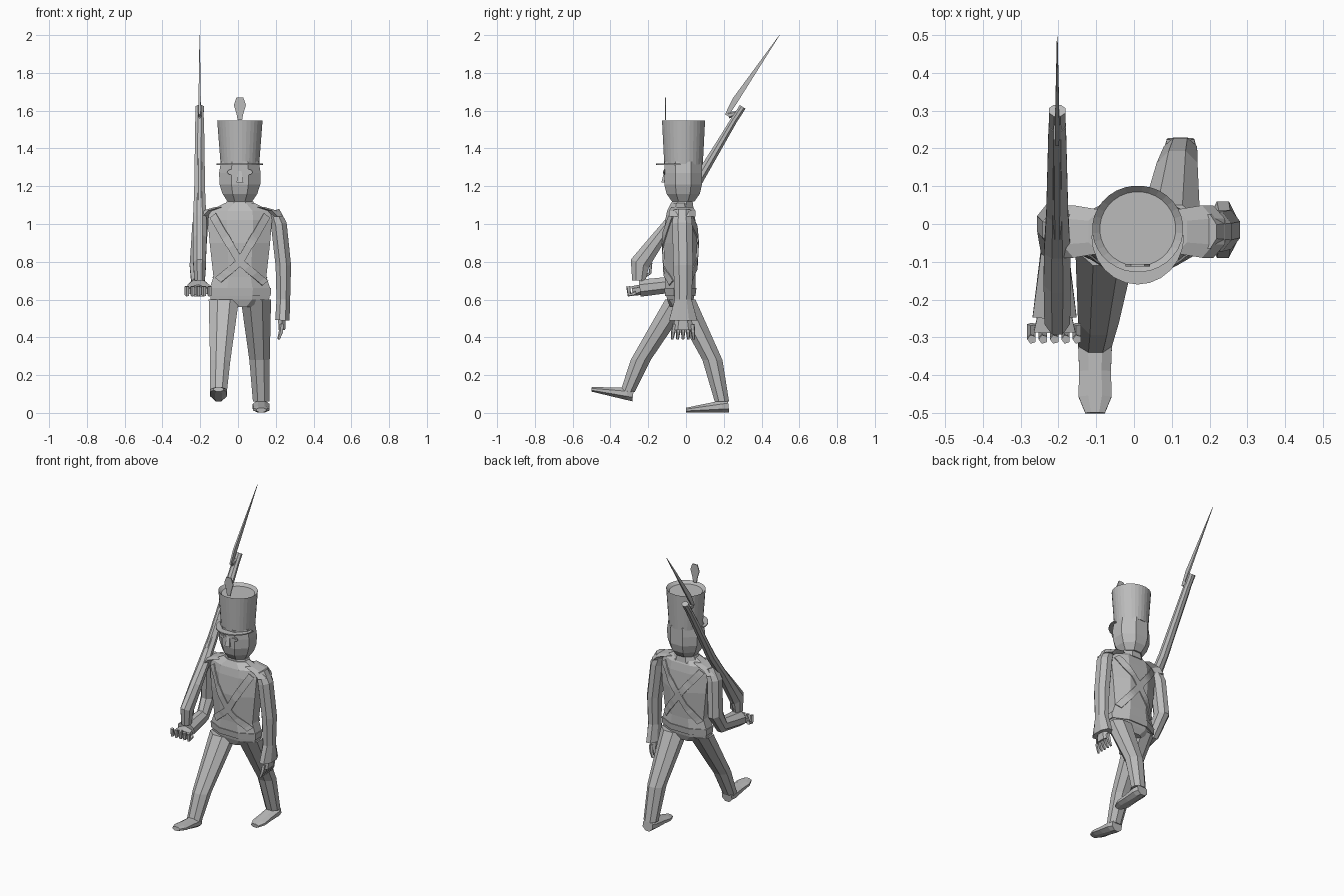
import bpy
import math
from mathutils import Vector

cube = bpy.data.objects.get("Cube")
if cube:
    bpy.data.objects.remove(cube, do_unlink=True)

tone = [.5, .5, .5, 1]
grey = bpy.data.materials.new("plain_grey")
grey.use_nodes = True
grey.diffuse_color = tone
grey.node_tree.nodes["Principled BSDF"].inputs["Base Color"].default_value = tone


def make(name, verts, faces):
    mesh = bpy.data.meshes.new(name)
    mesh.from_pydata(verts, [], faces)
    mesh.materials.append(grey)
    obj = bpy.data.objects.new(name, mesh)
    bpy.context.collection.objects.link(obj)
    return obj


def loft(name, path, sizes, sides=8, level=False):
    """Skin rings of (half width, half depth) along a path; level keeps them horizontal."""
    points = [Vector(p) for p in path]
    last = len(points) - 1
    verts, faces = [], []
    grow = 1 / math.cos(math.pi / sides)
    for i, (width, depth) in enumerate(sizes):
        tangent = (points[min(i + 1, last)] - points[max(i - 1, 0)]).normalized()
        if level:
            tangent = Vector((0, 0, math.copysign(1, points[last].z - points[0].z)))
        across = (Vector((1, 0, 0)) - tangent * tangent.x).normalized()
        along = tangent.cross(across)
        for k in range(sides):
            angle = math.tau * (k + .5) / sides
            offset = across * math.cos(angle) * width + along * math.sin(angle) * depth
            verts.append(points[i] + offset * grow)
    for start in range(0, last * sides, sides):
        for k in range(sides):
            a, b = start + k, start + (k + 1) % sides
            faces.append((a, b, b + sides, a + sides))
    faces.append(tuple(reversed(range(sides))))
    faces.append(tuple(range(last * sides, len(verts))))
    return make(name, verts, faces)


def column(name, x, y, rows, sides=8):
    """Upright loft from rows of (height, half width, half depth)."""
    return loft(name, [(x, y, row[0]) for row in rows], [row[1:] for row in rows], sides, True)


def tube(name, path, radius, sides=5):
    return loft(name, path, [(radius, radius)] * len(path), sides)


def sheet(name, outline, lower, upper):
    """Thin slab: an outline placed by two functions of its points."""
    n = len(outline)
    verts = [place(*p) for place in (lower, upper) for p in outline]
    faces = [tuple(reversed(range(n))), tuple(range(n, n + n))]
    faces += [(i, (i + 1) % n, (i + 1) % n + n, i + n) for i in range(n)]
    return make(name, verts, faces)


def front_plate(name, outline, x, y, z):
    """Slab facing forward, outlined in x and z."""
    return sheet(name, outline, lambda p, q: (x + p, y + .006, z + q),
                 lambda p, q: (x + p, y, z + q))


mid = .01  # the body's own centre line

# Coat, collar, neck and waist belt
coat = column("coat", mid, -.03, [
    (.56, .08, .055), (.6, .155, .07), (.66, .16, .08), (.72, .14, .08),
    (.9, .16, .09), (1.02, .17, .08), (1.07, .16, .07), (1.11, .08, .05)])
column("collar", mid, -.02, [(1.08, .09, .06), (1.12, .07, .055)])
column("neck", mid, -.02, [(1.1, .06, .05), (1.15, .06, .05)])
column("waist_belt", mid, -.03, [(.62, .163, .08), (.66, .165, .085)])

# Crossed belts laid onto the coat, crossing low in front and midway behind
bpy.context.view_layer.update()
steps = 24
shoulder_z, hip_z = 1.06, .67
for side, face, cross_z in ((-1, "front", .8), (1, "back", .87)):
    for lean in (-1, 1):
        verts = []
        for i in range(steps + 1):
            z = shoulder_z + (hip_z - shoulder_z) * i / steps
            end_z = shoulder_z if z > cross_z else hip_z
            reach = .15 * (z - cross_z) / abs(end_z - cross_z)
            row = []
            for edge in (-1, 1):
                start = Vector((mid + lean * (reach + edge * .016), side, z - edge * .012))
                hit, spot, normal, _ = coat.ray_cast(start, Vector((0, -side, 0)))
                if hit:
                    row.append(spot + normal * .006)
            if len(row) == 2:
                verts += row
        strip = make(face + "_cross_belt", verts,
                     [(j, j + 1, j + 3, j + 2) for j in range(0, len(verts) - 3, 2)])
        thick = strip.modifiers.new("thickness", "SOLIDIFY")
        thick.thickness = .006
        thick.offset = 0

# Head and face
column("head", mid, -.015, [
    (1.12, .066, .06), (1.16, .092, .088), (1.21, .108, .1), (1.27, .11, .1), (1.33, .1, .1)])
loft("nose", [(mid, -.115, 1.22), (mid, -.105, 1.29)], [(.018, .015), (.007, .008)], 4, True)
tube("mouth", [(mid - .035, -.1, 1.175), (mid + .035, -.1, 1.175)], .008)
octagon = [(math.cos(k * math.pi / 4), math.sin(k * math.pi / 4)) for k in range(8)]
for side in (-1, 1):
    for name, y, size in (("eye_lid", -.117, .026), ("eye", -.121, .014)):
        oval = [(size * p, size * .6 * q) for p, q in octagon]
        front_plate(name, oval, mid + side * .042, y, 1.275)

# Tall cap with a dished top, a visor and a plume
column("cap", mid, -.013, [(1.315, .102, .102), (1.548, .12, .114), (1.53, .1, .098)], 32)
bow = [math.pi * (1 + k / 12) for k in range(13)]
crescent = [(mid + .123 * math.cos(a), .13 * math.sin(a) - .03) for a in bow]
sheet("visor", crescent, lambda x, y: (x, y, 1.313), lambda x, y: (x, y, 1.32))
half = [(.012, 0), (.017, .03), (.032, .08), (.018, .12)]
front_plate("plume", half + [(-p, q) for p, q in reversed(half)], mid, -.112, 1.55)


def leg(name, side, hip, knee, ankle, heel, toe):
    """Trouser leg and shoe from joints given as (y, z)."""
    thigh, shin, foot = (mid + side * out for out in (.085, .104, .113))
    loft(name + "_leg", [(thigh, *hip), (shin, *knee), (foot, *ankle)],
         [(.08, .07), (.054, .053), (.044, .038)], level=True)
    back, front = Vector((foot, *heel)), Vector((foot, *toe))
    stops = (0, .15, .5, .8, 1)
    widths = (.036, .045, .042, .044, .026)
    loft(name + "_shoe", [back.lerp(front, t) for t in stops],
         [(w, .036 - .024 * t) for t, w in zip(stops, widths)])


leg("right", -1, (-.04, .6), (-.24, .28), (-.31, .11), (-.28, .097), (-.5, .125))
leg("left", 1, (-.02, .6), (.14, .28), (.19, .06), (.225, .037), (0, .015))


def arm(name, path, cuff):
    """Sleeve from shoulder to a flared cuff."""
    loft(name, path, [(.03, .045), (.042, .053), (.041, .052), (.036, .045), cuff])


# Left arm hanging, with an open hand
arm("left_arm", [(.19, -.02, 1.07), (.216, -.02, 1), (.24, -.015, .78),
                 (.24, -.015, .6), (.235, -.015, .49)], (.038, .075))
column("left_hand", .232, -.015, [(.44, .018, .05), (.51, .02, .035)], 6)

# Right arm bent forward, holding the gun from below
arm("right_arm", [(-.17, -.02, 1.07), (-.2, -.015, 1), (-.215, 0, .78),
                  (-.21, -.07, .68), (-.21, -.245, .66)], (.058, .045))
loft("right_hand", [(-.21, -.22, .655), (-.21, -.285, .645)], [(.04, .025), (.055, .022)], 6)

for k in range(-2, 3):
    y = k * .026 - .015
    loft("left_finger", [(.232, y * .9, .47), (.228, y, .43), (.215, y * 1.1, .39)],
         [(.01, .01), (.01, .01), (.006, .006)], 5)
    x = k * .03 - .21
    tube("right_finger", [(x, -.265, .635), (x, -.3, .625), (x, -.305, .67)], .01)

# Shoulder tabs
for side in (-1, 1):
    loft("shoulder_tab", [(mid + side * out, -.02, z) for out, z in ((.1, 1.09), (.17, 1.07), (.2, 1.04))],
         [(.03, .05), (.03, .06), (.03, .06)], 6, True)


def gun_part(name, rows, sides=8):
    """Loft in the gun's plane from rows of (y, z, half width, half depth)."""
    loft(name, [(-.203, *row[:2]) for row in rows], [row[2:] for row in rows], sides)


# Shouldered gun with bayonet
gun_part("gun_stock", [
    (-.25, .7, .028, .035), (-.245, .79, .034, .052), (-.15, .92, .036, .038),
    (-.07, 1.03, .035, .026), (.03, 1.17, .029, .026), (.26, 1.56, .023, .018)])
gun_part("gun_barrel", [(-.06, 1.06, .014, .014), (.3, 1.62, .022, .018)])
tube("trigger_guard", [(-.2, -.22, .72), (-.2, -.19, .74), (-.2, -.185, .79), (-.2, -.21, .81)], .006)
gun_part("bayonet_socket", [(.285, 1.59, .01, .01), (.225, 1.575, .01, .014)], 6)
gun_part("bayonet_blade", [(.215, 1.575, .005, .01), (.26, 1.655, .006, .016), (.495, 2, .001, .001)], 4)
